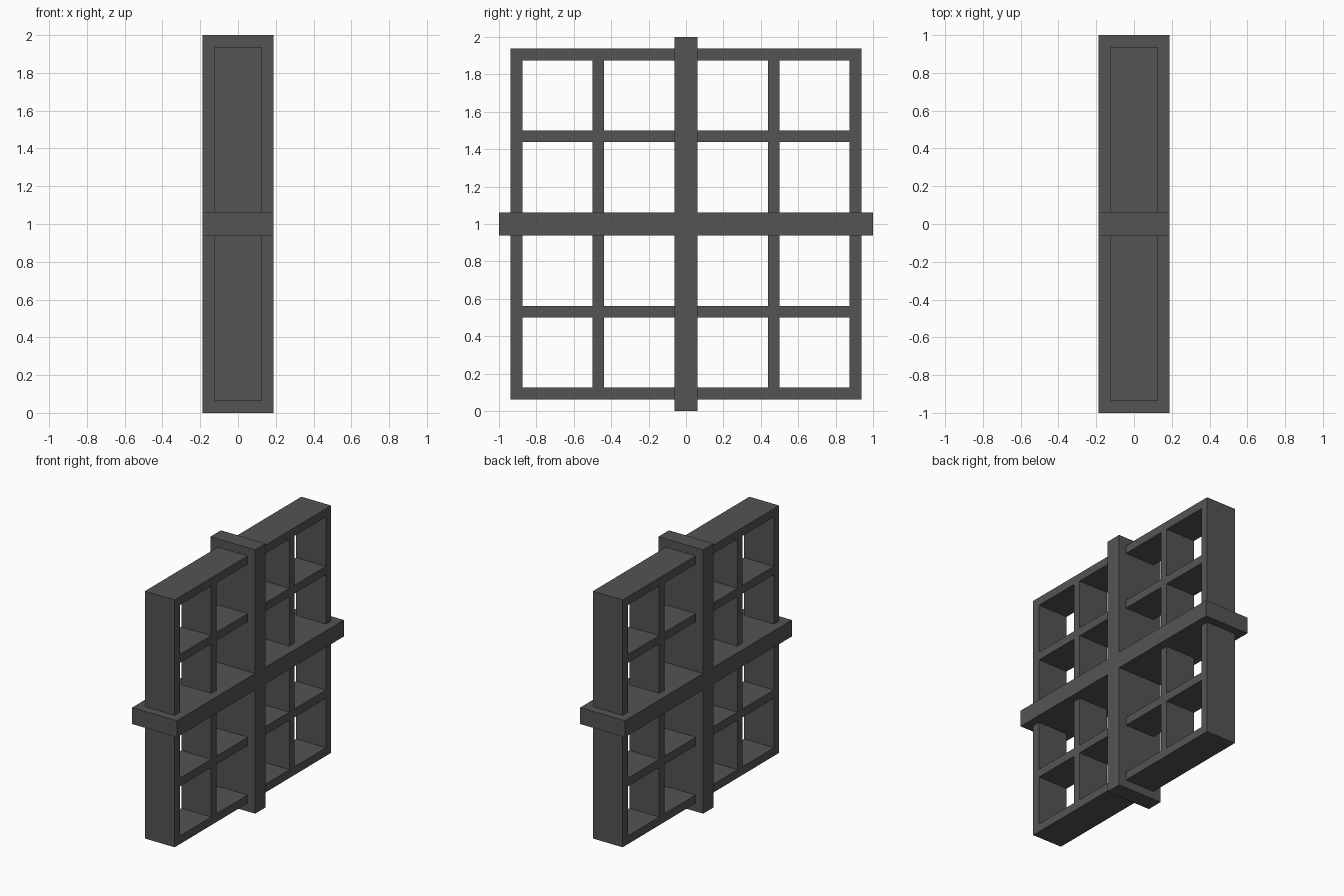
import bpy, bmesh, math

cube = bpy.data.objects.get("Cube")
if cube:
    bpy.data.objects.remove(cube, do_unlink=True)

GREY = (0.088, 0.088, 0.088, 1.0)
mat = bpy.data.materials.new("dark_grey")
mat.use_nodes = True
mat.diffuse_color = GREY
bsdf = mat.node_tree.nodes["Principled BSDF"]
bsdf.inputs["Base Color"].default_value = GREY
bsdf.inputs["Roughness"].default_value = 0.8


def cut_panel(name, bars, half_length, half_depth):
    """Crossing bars in the YZ plane, fused into one solid and extruded along X."""
    breaks = sorted({e for bar in bars for e in bar} | {-half_length, half_length})
    spans = list(zip(breaks, breaks[1:]))
    bm = bmesh.new()
    for y0, y1 in spans:
        for z0, z1 in spans:
            if (y0, y1) in bars or (z0, z1) in bars:
                corners = ((y0, z0), (y1, z0), (y1, z1), (y0, z1))
                bm.faces.new([bm.verts.new((-half_depth, y, z)) for y, z in corners])
    bmesh.ops.remove_doubles(bm, verts=bm.verts, dist=1e-4)
    grown = bmesh.ops.extrude_face_region(bm, geom=bm.faces[:], use_keep_orig=True)
    moved = [g for g in grown["geom"] if isinstance(g, bmesh.types.BMVert)]
    bmesh.ops.translate(bm, verts=moved, vec=(2 * half_depth, 0, 0))
    bmesh.ops.recalc_face_normals(bm, faces=bm.faces)
    mesh = bpy.data.meshes.new(name)
    bm.to_mesh(mesh)
    bm.free()
    mesh.materials.append(mat)
    obj = bpy.data.objects.new(name, mesh)
    obj.location.z = 1.0
    bpy.context.collection.objects.link(obj)
    return obj


# Thick central cross, standing proud on every side
cut_panel("central_cross", [(-0.0625, 0.0625)], 1.0, 0.1875)

# Thin outer frame with its intermediate bars, running through the cross
lattice_bars = [(-0.9375, -0.875), (-0.5, -0.4375), (0.4375, 0.5), (0.875, 0.9375)]
cut_panel("lattice_frame", lattice_bars, 0.9375, 0.125)
